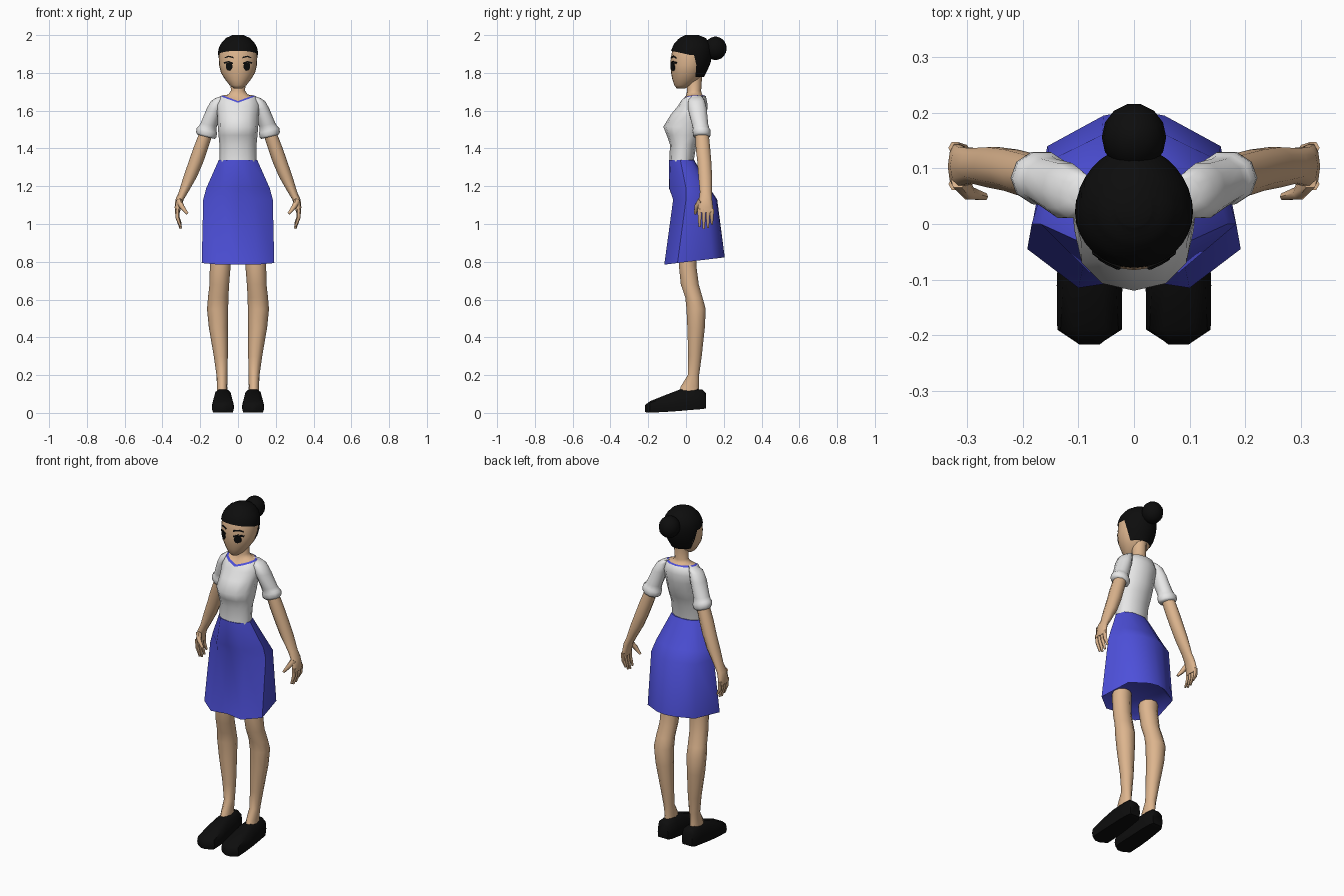
import bpy, bmesh, math
from mathutils import Vector

if "Cube" in bpy.data.objects:
    bpy.data.objects.remove(bpy.data.objects["Cube"])


def material(name, rgb):
    m = bpy.data.materials.new(name)
    m.diffuse_color = (*rgb, 1)
    m.use_nodes = True
    m.node_tree.nodes["Principled BSDF"].inputs["Base Color"].default_value = m.diffuse_color
    return m


SKIN = material("skin", (0.72, 0.46, 0.27))
WHITE = material("white_cloth", (0.80, 0.80, 0.80))
BLUE = material("blue_cloth", (0.075, 0.08, 0.70))
BLACK = material("black", (0.004, 0.004, 0.004))


def loft(name, rings, mats, strips=None, caps=(True, True), mirror=False, angle=60):
    """Skin a list of equal-length rings; strips gives a material index per band."""
    bm = bmesh.new()
    vs = [[bm.verts.new(p) for p in r] for r in rings]
    n = len(rings[0])
    for i in range(len(rings) - 1):
        for j in range(n):
            k = (j + 1) % n
            f = bm.faces.new((vs[i][j], vs[i][k], vs[i + 1][k], vs[i + 1][j]))
            f.material_index = strips[i] if strips else 0
    if caps[0]:
        bm.faces.new(vs[0][::-1])
    if caps[1]:
        bm.faces.new(vs[-1]).material_index = strips[-1] if strips else 0
    bmesh.ops.recalc_face_normals(bm, faces=bm.faces)
    me = bpy.data.meshes.new(name)
    bm.to_mesh(me)
    bm.free()
    ob = bpy.data.objects.new(name, me)
    bpy.context.collection.objects.link(ob)
    for m in mats:
        me.materials.append(m)
    if mirror:
        ob.modifiers.new("mirror", 'MIRROR').use_mirror_merge = False
    bpy.ops.object.select_all(action='DESELECT')
    ob.select_set(True)
    bpy.context.view_layer.objects.active = ob
    bpy.ops.object.shade_smooth_by_angle(angle=math.radians(angle))
    return ob


def ring(z, rx, yf, yb, cx=0, n=12, p=1.0, dip=0, tilt=0):
    """Horizontal oval from front yf to back yb; dip makes a V at the front."""
    pts = []
    for i in range(n):
        a = 2 * math.pi * i / n
        c, s = math.cos(a), math.sin(a)
        x = rx * math.copysign(abs(c) ** p, c)
        y = (yf + yb) / 2 + (yb - yf) / 2 * math.copysign(abs(s) ** p, s)
        v = dip * (1 - abs(x) / rx) if s < 0 else 0
        pts.append((cx + x, y, z - v + tilt * x))
    return pts


def tube(name, path, radii, mat, n=6, **kw):
    """Tapered tube along a bent path."""
    path = [Vector(p) for p in path]
    rings = []
    for i, (p, r) in enumerate(zip(path, radii)):
        d = (path[min(i + 1, len(path) - 1)] - path[max(i - 1, 0)]).normalized()
        u = d.cross(Vector((0, 1, 0))).normalized()
        w = d.cross(u)
        rings.append([p + r * (u * math.cos(t) + w * math.sin(t))
                      for t in (2 * math.pi * k / n for k in range(n))])
    return loft(name, rings, [mat], **kw)


# Blouse, collar, neckline and neck in one skin
body = [ring(1.33, .098, -.088, .04), ring(1.42, .098, -.085, .055),
        ring(1.47, .103, -.102, .075, p=.9), ring(1.515, .107, -.12, .095, p=.9),
        ring(1.58, .11, -.08, .11), ring(1.63, .118, -.045, .115, dip=.008),
        ring(1.677, .095, -.03, .105, dip=.035), ring(1.681, .082, -.018, .094, dip=.03),
        ring(1.685, .052, 0, .085, dip=.005), ring(1.705, .038, .006, .08),
        ring(1.78, .04, .0, .085)]
loft("blouse_and_neck", body, [WHITE, BLUE, SKIN], [0] * 6 + [1] + [2] * 3)

# Skirt: angular outline widening to a slanted hem with a recessed underside
skirt_rows = [
    (1.338, [(0, -.091), (.06, -.082), (.102, -.03), (.085, .02), (.04, .042), (0, .044)]),
    (1.19, [(0, -.09), (.08, -.088), (.168, .0), (.14, .08), (.055, .12), (0, .125)]),
    (1.13, [(0, -.066), (.09, -.068), (.184, .0), (.15, .115), (.058, .16), (0, .165)]),
    (None, [(0, -.1), (.1, -.115), (.192, -.045), (.156, .14), (.055, .195), (0, .205)])]


def mirrored(half):
    return half + [(-x, y) for x, y in half[-2:0:-1]]


def hem(y):
    return .785 + (y + .115) * .12


skirt = [[(x, y, z or hem(y)) for x, y in mirrored(h)] for z, h in skirt_rows]
skirt.append([(x * .85, .03 + (y - .03) * .85, z + .025) for x, y, z in skirt[-1]])
loft("skirt", skirt, [BLUE])

# Head
SKULL = [(1.718, .022, -.05, -.005), (1.735, .045, -.062, .03), (1.765, .068, -.072, .07),
         (1.80, .09, -.079, .09), (1.84, .10, -.083, .11), (1.88, .102, -.08, .12),
         (1.92, .10, -.073, .122), (1.95, .088, -.06, .115), (1.98, .058, -.03, .085),
         (1.992, .025, 0, .05)]


def skull(z):
    for a, b in zip(SKULL, SKULL[1:]):
        if z <= b[0]:
            t = max(0, (z - a[0]) / (b[0] - a[0]))
            return [u + (v - u) * t for u, v in zip(a[1:], b[1:])]
    return SKULL[-1][1:]


loft("head", [ring(*row, n=24) for row in SKULL], [SKIN])

# Hair cap: each column rises from the hairline to the crown
HAIR_N, STEPS = 32, 9


def hairline(s):
    if s < 0.25:
        return 1.895 + .022 * max(0, -s)
    return 1.895 - .118 * min(1, (s - .25) / .3)


hair = []
for k in range(STEPS + 1):
    r = []
    for i in range(HAIR_N):
        a = 2 * math.pi * i / HAIR_N
        c, s = math.cos(a), math.sin(a)
        zb = hairline(s)
        z = zb + (1.992 - zb) * math.sin(k / STEPS * math.pi / 2)
        rx, yf, yb = skull(z)
        off = .005 + (.012 * s if s > 0 else 0)
        r.append(((rx + .005) * c, (yf + yb) / 2 + ((yb - yf) / 2 + off) * s,
                  z + .008 * k / STEPS))
    hair.append(r)
loft("hair", hair, [BLACK], caps=(False, True))

# Hair bun
bun = [ring(1.93 - .062 * math.cos(t), .058 * math.sin(t), .156 - .061 * math.sin(t),
            .156 + .061 * math.sin(t), n=14)
       for t in (math.pi * (k + .4) / 8.8 for k in range(9))]
loft("hair_bun", bun, [BLACK])


# Painted face details as thin plates following the face
def face_plate(name, outline):
    def layer(off):
        out = []
        for x, z in outline:
            rx, yf, yb = skull(z)
            out.append((x, (yf + yb) / 2 - (yb - yf) / 2 * math.sqrt(1 - (x / rx) ** 2) - off, z))
        return out
    loft(name, [layer(-.004), layer(.004)], [BLACK], mirror=True)


face_plate("eye", [(.047 + .018 * math.cos(t), 1.834 + .023 * math.sin(t))
                   for t in (2 * math.pi * k / 12 for k in range(12))])
face_plate("eyelash", [(.026, 1.846), (.05, 1.853), (.074, 1.848), (.076, 1.857),
                       (.05, 1.863), (.026, 1.854)])
face_plate("eyebrow", [(.024, 1.877), (.05, 1.884), (.072, 1.877), (.072, 1.882),
                       (.05, 1.891), (.024, 1.885)])

# Sleeve with rolled cuff
sleeve = [ring(z, rx, yf, yb, cx, 10, tilt=t) for z, cx, rx, yf, yb, t in [
    (1.675, .092, .028, .03, .085, -.3), (1.655, .108, .038, .01, .10, -.2),
    (1.61, .124, .042, .008, .112, 0), (1.525, .155, .043, .03, .12, .2),
    (1.505, .162, .047, .035, .125, .25), (1.495, .165, .054, .033, .131, .25),
    (1.472, .168, .054, .034, .132, .25), (1.462, .17, .046, .04, .126, .25)]]
loft("sleeve", sleeve, [WHITE], mirror=True)

# Arm, tapering into the palm
arm = [ring(z, rx, yf, yb, cx, 10) for z, cx, rx, yf, yb in [
    (1.50, .162, .036, .045, .12), (1.40, .198, .039, .05, .13),
    (1.33, .222, .039, .058, .136), (1.25, .253, .036, .064, .14),
    (1.17, .288, .025, .072, .138), (1.13, .309, .022, .067, .14),
    (1.09, .318, .017, .062, .145), (1.06, .321, .013, .062, .147)]]
loft("arm", arm, [SKIN], mirror=True)

# Fingers and thumb
for i, (y, tip) in enumerate([(.072, .985), (.094, .975), (.116, .98), (.137, 1.0)]):
    tube("finger_%d" % (i + 1), [(.322, y, 1.08), (.32, y, 1.035), (.303, y, tip)],
         (.012, .011, .006), SKIN, mirror=True)
tube("thumb", [(.314, .078, 1.125), (.296, .055, 1.09), (.268, .049, 1.054)],
     (.017, .013, .007), SKIN, mirror=True)

# Leg
leg = [ring(z, rx, yf, yb, cx, 10) for z, cx, rx, yf, yb in [
    (.92, .092, .055, -.04, .06), (.78, .094, .055, -.04, .057),
    (.68, .099, .052, -.03, .07), (.61, .105, .054, -.006, .09),
    (.55, .108, .056, 0, .107), (.45, .104, .05, .005, .102),
    (.30, .091, .037, .01, .085), (.20, .085, .029, .008, .071),
    (.14, .084, .027, -.03, .071), (.09, .084, .03, -.045, .075)]]
loft("leg", leg, [SKIN], mirror=True)

# Shoe: cross-sections from heel to toe
shoe = []
for y, w, wt, zb, zt in [(.105, .034, .024, .024, .105), (.085, .046, .032, .02, .124),
                         (.03, .052, .034, .016, .127), (-.035, .056, .034, .01, .123),
                         (-.11, .059, .042, .005, .094), (-.19, .058, .046, .001, .062),
                         (-.217, .016, .012, .004, .042)]:
    h = zt - zb
    half = [(w * .9, zb), (w, zb + h * .35), (wt + .006, zb + h * .85), (wt * .6, zt)]
    outline = half + [(-x, z) for x, z in half[::-1]]
    shoe.append([(.08 + x, y, z) for x, z in outline])
loft("shoe", shoe, [BLACK], mirror=True, angle=50)
